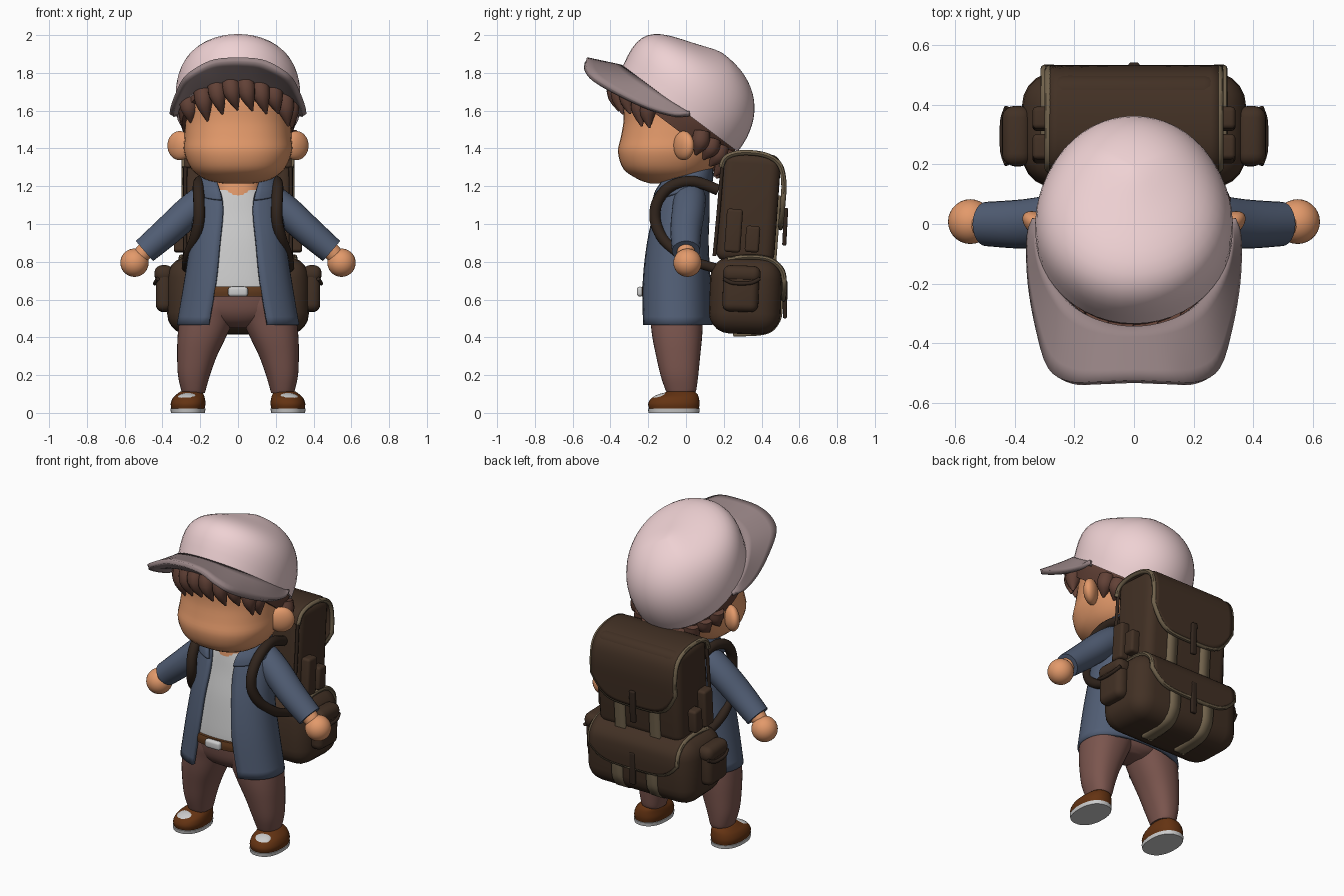
import bpy, bmesh, random
from math import sin, cos, pi, radians, asin, copysign
from mathutils import Vector as V, Matrix

if "Cube" in bpy.data.objects:
    bpy.data.objects.remove(bpy.data.objects["Cube"])

random.seed(4)
mats = {}
COL = dict(skin=(226, 152, 106), hair=(98, 67, 57), cap=(238, 208, 210), brim=(150, 131, 132),
           jacket=(82, 94, 116), shirt=(222, 222, 222), pants=(122, 86, 79), belt=(98, 62, 36),
           pack=(68, 52, 41), dark=(52, 41, 34), tan=(112, 98, 77), shoe=(100, 54, 25), metal=(205, 205, 205))


def finish(name, bm, col, thick=0):
    bmesh.ops.recalc_face_normals(bm, faces=bm.faces)
    me = bpy.data.meshes.new(name)
    bm.to_mesh(me)
    bm.free()
    o = bpy.data.objects.new(name, me)
    bpy.context.collection.objects.link(o)
    if col not in mats:
        mats[col] = bpy.data.materials.new(col)
        mats[col].diffuse_color = [(c / 255) ** 2.2 for c in COL[col]] + [1]
    me.materials.append(mats[col])
    if thick:
        m = o.modifiers.new("thickness", 'SOLIDIFY')
        m.thickness, m.offset = thick, 0
    return o


def spline(rows, k=4):
    out, n = [], len(rows)
    for i in range(n - 1):
        p = [rows[max(0, min(n - 1, j))] for j in range(i - 1, i + 3)]
        for s in range(k):
            t = s / k
            out.append(tuple(.5 * (2 * b + (c - a) * t + (2 * a - 5 * b + 4 * c - d) * t * t
                                   + (3 * b - a - 3 * c + d) * t ** 3) for a, b, c, d in zip(*p)))
    return out + [tuple(rows[-1])]


def skin(name, rows, col, closed=True, caps=True, thick=0):
    bm = bmesh.new()
    vs = [[bm.verts.new(p) for p in r] for r in rows]
    n = len(vs[0])
    for a, b in zip(vs, vs[1:]):
        for i in range(n if closed else n - 1):
            j = (i + 1) % n
            bm.faces.new((a[i], a[j], b[j], b[i]))
    if closed and caps:
        bm.faces.new(vs[0])
        bm.faces.new(vs[-1])
    return finish(name, bm, col, thick)


def ring(z, w, yf, yb, gap=0, cx=0, n=2.3, tilt=0, segs=36):
    """Rounded cross-section; a gap leaves it open at the front."""
    a0 = asin(min(1, gap / w) ** (n / 2)) if gap else 0
    pts = []
    for i in range(segs + 1 if gap else segs):
        a = a0 + (2 * pi - 2 * a0) * i / segs
        s, c = (copysign(abs(f) ** (2 / n), f) for f in (sin(a), cos(a)))
        y = (yf + yb) / 2 - (yb - yf) / 2 * c
        pts.append((cx + w * s, y, z + tilt * y))
    return pts


def loft(name, table, col, **kw):
    return skin(name, [ring(r[0], r[1], r[2], r[3], cx=r[4] if len(r) > 4 else 0) for r in spline(table)], col, **kw)


def tube(name, pts, col, ref=(1, 0, 0), sy=1, k=5, segs=14):
    """Round tube through (x, y, z, radius) points."""
    P = spline(pts, k)
    a, rows = V(ref), []
    for i, p in enumerate(P):
        t = (V(P[min(i + 1, len(P) - 1)][:3]) - V(P[max(i - 1, 0)][:3])).normalized()
        a = (a - t * a.dot(t)).normalized()
        b = t.cross(a)
        rows.append([V(p[:3]) + p[3] * (sy * a * cos(2 * pi * j / segs) + b * sin(2 * pi * j / segs)) for j in range(segs)])
    return skin(name, rows, col)


def box(name, c, d, bev, col, lean=0):
    bm = bmesh.new()
    bmesh.ops.create_cube(bm, size=1, matrix=Matrix.Diagonal((*d, 1)))
    bmesh.ops.bevel(bm, geom=bm.edges[:], offset=bev, segments=5, profile=.5, affect='EDGES')
    bm.transform(Matrix.Translation(c) @ Matrix.Rotation(radians(lean), 4, 'X'))
    return finish(name, bm, col)


def ball(name, c, s, col, rz=0, rx=0):
    bm = bmesh.new()
    bmesh.ops.create_uvsphere(bm, u_segments=28, v_segments=18, radius=1)
    bm.transform(Matrix.Translation(c) @ Matrix.Rotation(rz, 4, 'Z') @ Matrix.Rotation(rx, 4, 'X') @ Matrix.Diagonal((*s, 1)))
    return finish(name, bm, col)


def sheet(name, cx, hw, profile, col, drop=0, thick=.02, nu=20, nv=30):
    """Strip draped along a (y, z) profile, its end rounded by drop."""
    P = spline(profile, 6)
    rows = []
    for v in range(nv + 1):
        row = []
        for i in range(nu + 1):
            u = 2 * i / nu - 1
            f = v / nv * (1 - drop * abs(u) ** 4) * (len(P) - 1)
            j = min(int(f), len(P) - 2)
            y, z = (a + (b - a) * (f - j) for a, b in zip(P[j], P[j + 1]))
            row.append((cx + hw * u, y, z))
        rows.append(row)
    skin(name, rows, col, closed=False, thick=thick)
    return [r[0] for r in rows] + rows[-1][1:-1] + [r[-1] for r in reversed(rows)]


# Head, neck and ears
loft("head", [(1.215, .08, -.19, .02), (1.235, .17, -.25, .07), (1.29, .245, -.33, .14), (1.38, .285, -.36, .2),
              (1.46, .283, -.345, .23), (1.55, .28, -.33, .26), (1.7, .275, -.32, .26), (1.82, .2, -.2, .2)], "skin")
loft("neck", [(1.08, .13, -.14, .1), (1.16, .125, -.135, .09), (1.26, .11, -.12, .08)], "skin")
for s in (1, -1):
    ball("ear", (s * .308, -.012, 1.415), (.076, .04, .077), "skin", rz=s * radians(36))


# Tilted cap dome, fuller at the front
def rim(a, k=1, h=0):
    return V((.33 * k * sin(a), -.03 - .304 * k * cos(a) + .6 * h, 1.61 + .228 * k * cos(a) + .8 * h))


def dome(a, f):
    bulge = .045 * sin(4 * f) * max(0, cos(a) + .5) / 1.5
    return rim(a, cos(f) ** .87, .37 * sin(f) ** .87) + V((.5 * sin(a), -.35, .75)) * bulge


skin("cap_dome", [[dome(2 * pi * i / 48, pi / 2 * j / 16 if j < 16 else 1.565) for i in range(48)] for j in range(17)], "cap")

# Arched brim: top sheet and a lower inner edge underneath
half = spline([(0, -.525, 1.87), (.12, -.53, 1.86), (.21, -.53, 1.82), (.28, -.485, 1.765), (.32, -.35, 1.685),
               (.345, -.2, 1.615), (.35, -.06, 1.575), (.34, .02, 1.585)])
n = len(half) - 1
outer = [(-x, y, z) for x, y, z in half[:0:-1]] + half
angs = [radians(98) * i / n for i in range(-n, n + 1)]
for name, low in (("cap_brim", 0), ("brim_underside", .085)):
    inner = [rim(a, .97) + V((0, -.02, -low)) * max(0, cos(a)) ** .7 for a in angs]
    skin(name, [[a.lerp(V(b), t / 5) for a, b in zip(inner, outer)] for t in range(6)], "brim", closed=False, thick=.026)

# Hair band under the cap plus hanging locks
skin("hair_base", [[rim(2 * pi * i / 48, k, h) for i in range(48)]
                   for k, h in ((.93, .08), (.96, 0), (.94, -.05), (.9, -.1))], "hair")
for d in [0, 15, 30, 46, 62, 118, 132, 146, 160, 174]:
    for s in (1, -1):
        a = radians(d * s + (7 if d < 60 else 0))
        f, b = max(0, cos(a)), max(0, -cos(a))
        p = rim(a, .92, -.03)
        L = .12 + .09 * f + random.uniform(-.025, .025)
        m = p + V((.01, -.05 * f - .02 * b, -L * .5))
        e = p + V((.04 * f, -.03 * f - .07 * b, -L))
        tube("hair_lock", [(*p, .045), (*m, .046), (*e, .005)], "hair", ref=(cos(a), sin(a), 0.01), k=4, segs=10)

# Shirt, belt, buckle and hips
loft("shirt", [(.63, .245, -.215, .09), (.7, .245, -.213, .09), (.9, .22, -.187, .085), (1.05, .2, -.155, .09),
               (1.13, .17, -.14, .09), (1.18, .135, -.13, .09)], "shirt")
loft("belt", [(.615, .262, -.232, .1), (.643, .264, -.236, .1), (.67, .262, -.232, .1)], "belt")
box("buckle", (0, -.243, .642), (.105, .035, .052), .016, "metal")
loft("hips", [(.45, .06, -.1, .03), (.48, .16, -.16, .07), (.54, .24, -.2, .09), (.64, .25, -.218, .09)], "pants")

# Open jacket and spread collar
jk = spline([(.465, .315, -.235, .13, .155), (.7, .275, -.23, .12, .115), (.9, .245, -.205, .11, .095),
             (1.05, .23, -.17, .115, .08), (1.14, .21, -.145, .115, .085), (1.2, .17, -.12, .11, .105), (1.225, .14, -.1, .1, .115)])
skin("jacket", [ring(*r) for r in jk], "jacket", closed=False, thick=.02)
skin("collar", [ring(*r, tilt=.3) for r in spline([(1.175, .215, -.175, .13, .085), (1.22, .205, -.165, .135, .095),
                                                   (1.265, .175, -.13, .13, .115), (1.24, .145, -.115, .11, .12)])],
     "jacket", closed=False, thick=.02)

for s in (1, -1):
    # Arms
    tube("sleeve", [(s * .1, .02, 1.16, .07), (s * .17, .02, 1.135, .08), (s * .26, .012, 1.065, .082),
                    (s * .37, 0, .965, .078), (s * .495, 0, .857, .07)], "jacket", ref=(0, 1, 0), sy=1.06, segs=24)
    tube("wrist", [(s * .46, 0, .885, .05), (s * .5, 0, .85, .047), (s * .54, 0, .8, .042)], "skin", ref=(0, 1, 0))
    ball("hand", (s * .548, .008, .795), (.075, .075, .075), "skin")
    # Legs and shoes
    loft("trouser_leg", [(.105, .06, -.1, .045, s * .235), (.125, .066, -.11, .055, s * .236), (.2, .085, -.135, .065, s * .233),
                         (.3, .105, -.158, .075, s * .217), (.4, .128, -.178, .085, s * .192), (.5, .145, -.19, .09, s * .163),
                         (.57, .14, -.2, .09, s * .135), (.65, .12, -.2, .08, s * .125)], "pants")
    loft("ankle", [(.08, .055, -.09, .035, s * .24), (.12, .055, -.09, .035, s * .24)], "skin")
    loft("sole", [(0, .09, -.198, .07, s * .265), (.022, .093, -.202, .073, s * .265)], "shirt")
    loft("shoe", [(.022, .088, -.195, .068, s * .265), (.05, .092, -.2, .072, s * .264), (.08, .084, -.18, .068, s * .26),
                  (.1, .07, -.13, .06, s * .253), (.113, .058, -.1, .045, s * .247)], "shoe")
    ball("toe_patch", (s * .264, -.138, .078), (.057, .055, .022), "shirt", rx=radians(20))
    # Shoulder strap loop
    tube("shoulder_strap", [(s * .19, .17, 1.18, .03), (s * .2, .04, 1.225, .03), (s * .21, -.08, 1.2, .03), (s * .207, -.15, 1.12, .03),
                            (s * .207, -.163, 1.02, .03), (s * .23, -.12, .92, .029), (s * .26, -.03, .84, .028),
                            (s * .27, .06, .795, .026), (s * .27, .16, .765, .026)], "dark")
    # Side pockets of the pack
    box("upper_pocket_tall", (s * .305, .252, .965), (.07, .085, .23), .016, "pack", -4)
    box("upper_pocket_short", (s * .305, .352, .92), (.07, .075, .14), .016, "pack", -4)
    box("lower_pouch", (s * .39, .29, .65), (.09, .19, .23), .04, "pack", -2)
    box("pouch_flap", (s * .392, .295, .735), (.1, .2, .09), .04, "pack", -2)
    tube("pouch_trim", [(s * .425, .2, .71, .01), (s * .438, .24, .69, .01), (s * .44, .295, .685, .01),
                        (s * .438, .35, .69, .01), (s * .425, .39, .71, .01)], "dark", ref=(0, 0, 1))
    # Tan bands down the back of the pack, and front seam
    sheet("upper_band", s * .12, .034, [(.495, 1.15), (.483, 1), (.468, .8)], "tan", nu=2)
    sheet("lower_band", s * .12, .036, [(.505, .72), (.503, .56), (.485, .48), (.42, .425), (.25, .414)], "tan", nu=2)
    tube("front_seam", [(s * .28, .15, .83, .01), (s * .28, .175, 1.1, .01), (s * .278, .192, 1.31, .01)], "dark")

# Backpack bodies, flaps with piping, and closing tabs
box("upper_bag", (0, .33, 1.085), (.58, .31, .58), .055, "pack", -4)
box("lower_bag", (0, .315, .62), (.75, .38, .405), .11, "pack", -2)
up = [(.185, 1.3), (.215, 1.355), (.3, 1.378), (.42, 1.365), (.495, 1.315), (.518, 1.22), (.512, 1.1), (.5, .98)]
low = [(.22, .81), (.33, .825), (.44, .812), (.505, .76), (.52, .69), (.515, .6)]
for name, hw, prof, drop in (("upper_flap", .285, up, .17), ("lower_flap", .3, low, .2)):
    edge = sheet(name, 0, hw, prof, "pack", drop, .026)
    tube(name + "_piping", [(*p, .014) for p in edge], "tan", k=1, segs=8)
box("upper_tab", (0, .525, .985), (.038, .022, .2), .009, "dark", -3)
box("lower_tab", (0, .525, .6), (.038, .022, .2), .009, "dark", -1)

for o in bpy.data.objects:
    o.select_set(True)
    bpy.context.view_layer.objects.active = o
bpy.ops.object.shade_smooth_by_angle(angle=radians(45))

for m in bpy.data.materials:
    if m.users and not m.is_grease_pencil:
        m.use_nodes = True
        m.node_tree.nodes["Principled BSDF"].inputs["Base Color"].default_value = m.diffuse_color
